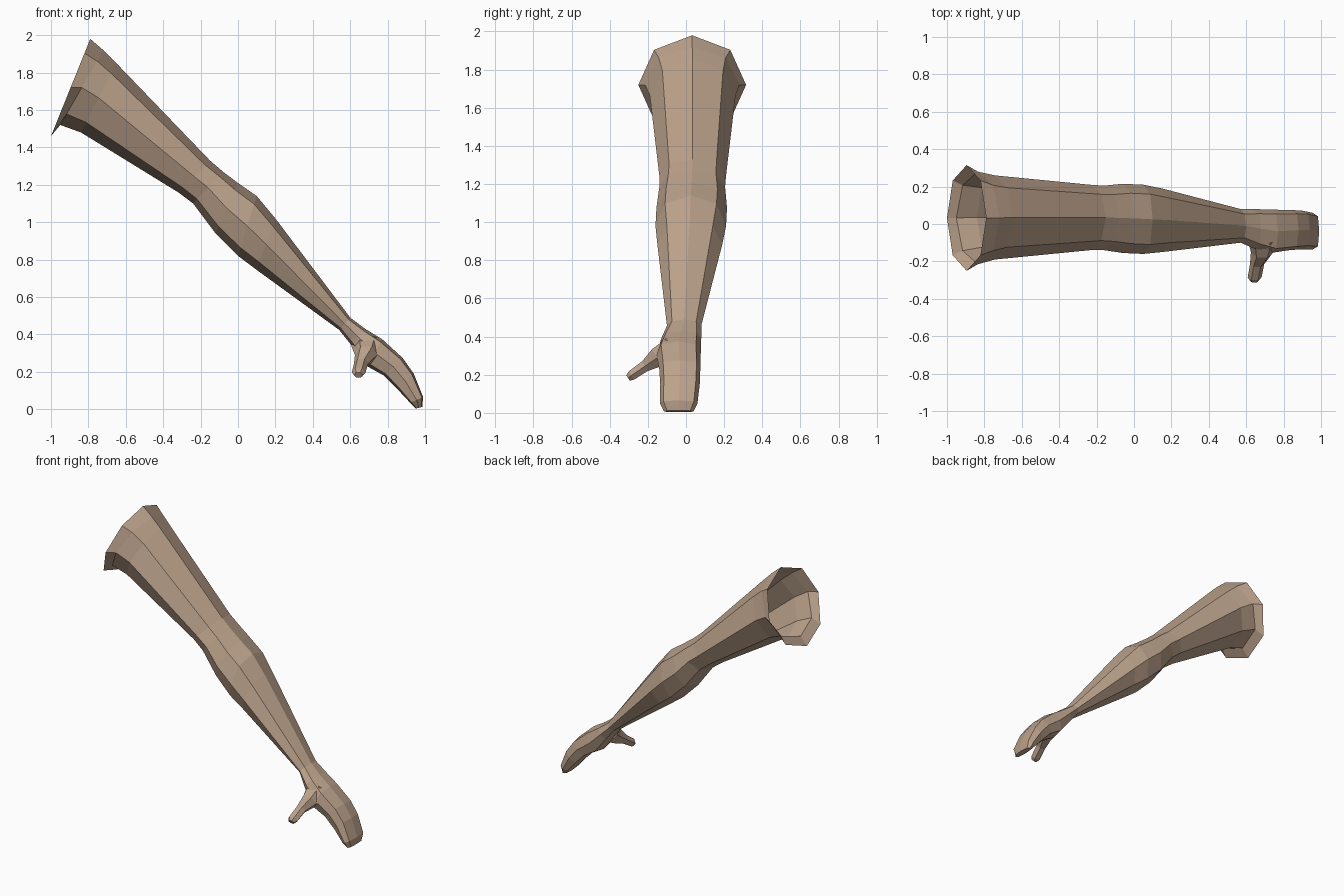
import bpy, bmesh, math
from mathutils import Vector

skin = bpy.data.materials.new("skin")
skin.diffuse_color = (0.50, 0.36, 0.26, 1)


def loft(name, rings, cap_start):
    """Bridge equal-length vertex rings into a flat-shaded tube."""
    bm = bmesh.new()
    rows = [[bm.verts.new(p) for p in ring] for ring in rings]
    n = len(rows[0])
    for a, b in zip(rows, rows[1:]):
        for i in range(n):
            j = (i + 1) % n
            bm.faces.new((a[i], a[j], b[j], b[i]))
    bm.faces.new(rows[-1])
    if cap_start:
        bm.faces.new(rows[0][::-1])
    bmesh.ops.recalc_face_normals(bm, faces=bm.faces)
    me = bpy.data.meshes.new(name)
    bm.to_mesh(me)
    bm.free()
    me.materials.append(skin)
    ob = bpy.data.objects.new(name, me)
    bpy.context.collection.objects.link(ob)
    return ob


def section(centre, u, v, n=8, boxy=1.0):
    """Ring spanned by half axes u and v; boxy pushes the diagonals out."""
    ring = []
    for i in range(n):
        a = 2 * math.pi * i / n
        k = boxy if i % 2 else 1.0
        ring.append(centre + (u * math.cos(a) + v * math.sin(a)) * k)
    return ring


# Arm sections: top x, z, bottom x, z, y min, y max, boxiness
arm = [
    (-0.79, 1.98, -1.00, 1.46, -0.25, 0.315, 1.0),
    (-0.72, 1.92, -0.95, 1.52, -0.215, 0.28, 1.0),
    (-0.65, 1.85, -0.84, 1.48, -0.19, 0.26, 1.0),
    (-0.15, 1.33, -0.32, 1.16, -0.14, 0.21, 1.0),
    (-0.08, 1.27, -0.24, 1.10, -0.14, 0.205, 1.03),
    (0.00, 1.21, -0.12, 0.94, -0.155, 0.215, 1.03),
    (0.10, 1.14, 0.00, 0.82, -0.16, 0.21, 1.03),
    (0.20, 1.02, 0.10, 0.745, -0.15, 0.19, 1.0),
    (0.60, 0.49, 0.54, 0.425, -0.10, 0.08, 1.0),
    (0.68, 0.43, 0.60, 0.35, -0.13, 0.08, 1.08),
    (0.77, 0.375, 0.69, 0.23, -0.155, 0.077, 1.12),
    (0.88, 0.275, 0.78, 0.18, -0.14, 0.075, 1.15),
    (0.94, 0.19, 0.85, 0.11, -0.135, 0.072, 1.15),
    (0.99, 0.065, 0.92, 0.035, -0.137, 0.06, 1.15),
    (0.985, 0.012, 0.95, 0.004, -0.115, 0.04, 1.1),
]
rings = []
for tx, tz, bx, bz, y0, y1, boxy in arm:
    c = Vector(((tx + bx) / 2, (y0 + y1) / 2, (tz + bz) / 2))
    u = Vector(((tx - bx) / 2, 0, (tz - bz) / 2))
    v = Vector((0, (y1 - y0) / 2, 0))
    rings.append(section(c, u, v, 8, boxy))
loft("arm_and_hand", rings, False)

# Thumb: centre, half width along x, half thickness
thumb = [
    ((0.69, -0.07, 0.34), 0.085, 0.07),
    ((0.685, -0.15, 0.29), 0.06, 0.06),
    ((0.658, -0.215, 0.245), 0.038, 0.034),
    ((0.645, -0.285, 0.197), 0.037, 0.03),
    ((0.643, -0.304, 0.183), 0.022, 0.02),
]
rings = [section(Vector(c), Vector((rx, 0, 0)), Vector((0, -0.55, 0.83)) * rv, 6)
         for c, rx, rv in thumb]
loft("thumb", rings, True)
